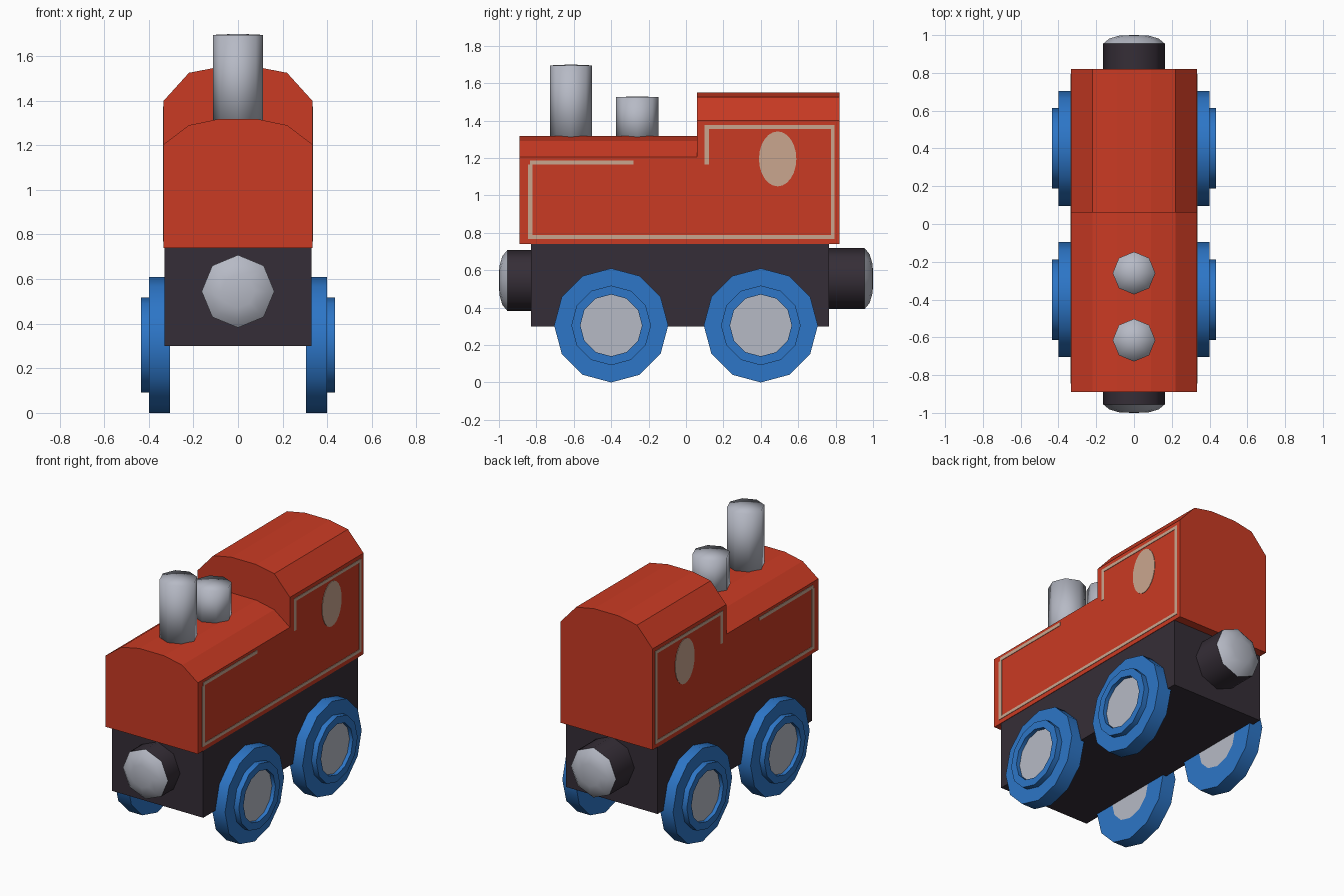
import bpy, bmesh, math
from mathutils import Matrix, Vector

if "Cube" in bpy.data.objects:
    bpy.data.objects.remove(bpy.data.objects["Cube"])


def material(name, rgb):
    m = bpy.data.materials.new(name)
    m.diffuse_color = (*rgb, 1)
    m.use_nodes = True
    m.node_tree.nodes["Principled BSDF"].inputs["Base Color"].default_value = m.diffuse_color
    return m


RED = material("red paint", (0.59, 0.043, 0.017))
DARK = material("dark frame", (0.036, 0.027, 0.038))
BLUE = material("blue wheel", (0.026, 0.18, 0.57))
SILVER = material("silver metal", (0.47, 0.49, 0.56))
BEIGE = material("beige trim", (0.59, 0.38, 0.275))


def finish(name, bm, mats, sharp_angle=None):
    """Store the bmesh; smooth it if a sharp angle (degrees) is given."""
    bmesh.ops.recalc_face_normals(bm, faces=bm.faces)
    if sharp_angle is not None:
        for f in bm.faces:
            f.smooth = True
        for e in bm.edges:
            if e.calc_face_angle(0) > math.radians(sharp_angle):
                e.smooth = False
    me = bpy.data.meshes.new(name)
    bm.to_mesh(me)
    bm.free()
    for m in mats:
        me.materials.append(m)
    ob = bpy.data.objects.new(name, me)
    bpy.context.collection.objects.link(ob)
    return ob


def prism(name, points, direction, mat):
    bm = bmesh.new()
    face = bm.faces.new([bm.verts.new(p) for p in points])
    ext = bmesh.ops.extrude_face_region(bm, geom=[face], use_keep_orig=True)
    moved = [v for v in ext["geom"] if isinstance(v, bmesh.types.BMVert)]
    bmesh.ops.translate(bm, verts=moved, vec=direction)
    return finish(name, bm, [mat])


def lathe(name, profile, n, axis, centre, mats, seg_mats, sharp_angle):
    """Spin (radius, distance) points about an axis through centre."""
    bm = bmesh.new()
    rings = []
    for r, t in profile:
        count = n if r > 0 else 1
        rings.append([bm.verts.new((r * math.cos(2 * math.pi * i / n),
                                    r * math.sin(2 * math.pi * i / n), t))
                      for i in range(count)])
    for k in range(len(rings) - 1):
        a, b = rings[k], rings[k + 1]
        for i in range(n):
            j = (i + 1) % n
            quad = [a[i % len(a)], a[j % len(a)], b[j % len(b)], b[i % len(b)]]
            f = bm.faces.new(list(dict.fromkeys(quad)))
            f.material_index = seg_mats[k]
    rot = Vector((0, 0, 1)).rotation_difference(Vector(axis)).to_matrix().to_4x4()
    bm.transform(Matrix.Translation(centre) @ rot)
    return finish(name, bm, mats, sharp_angle)


# Boiler and cab: arched cross-sections pushed along y
def arched_body(name, y0, y1, shoulder, bend, top):
    half = [(0.333, 0.74), (0.333, shoulder), (0.22, bend), (0.09, top)]
    pts = half + [(-x, z) for x, z in reversed(half)]
    prism(name, [(x, y0, z) for x, z in pts], (0, y1 - y0, 0), RED)


arched_body("boiler", -0.89, 0.06, 1.205, 1.29, 1.317)
arched_body("cab", 0.06, 0.82, 1.40, 1.525, 1.55)

# Chassis block
prism("chassis", [(-0.33, -0.83, 0.30), (0.33, -0.83, 0.30),
                  (0.33, -0.83, 0.74), (-0.33, -0.83, 0.74)], (0, 1.595, 0), DARK)

# Chimney and steam dome: eight-sided, shaded round over the top
for name, y, top in (("chimney", -0.615, 1.70), ("steam_dome", -0.26, 1.53)):
    lathe(name, [(0, 1.28), (0.113, 1.28), (0.113, top - 0.005), (0, top)], 8,
          (0, 0, 1), (0, y, 0), [SILVER], [0, 0, 0], 180)

# Couplers with silver caps
for name, s, y, z in (("front_coupler", -1, 0.82, 0.545), ("rear_coupler", 1, 0.755, 0.555)):
    lathe(name, [(0, y), (0.163, y), (0.163, 0.955)], 8, (0, s, 0), (0, 0, z),
          [DARK], [0, 0], 60)
    lathe(name + "_cap", [(0.163, 0.955), (0.13, 0.982), (0.075, 0.998), (0, 1.0)], 8,
          (0, s, 0), (0, 0, z), [SILVER], [0, 0, 0], 180)

# Wheels: tyre, raised ring and recessed silver hub
wheel = [(0, 0.305), (0.165, 0.305), (0.305, 0.305), (0.305, 0.40), (0.213, 0.40),
         (0.213, 0.435), (0.165, 0.435), (0.165, 0.41), (0, 0.41)]
for side, s in (("right", 1), ("left", -1)):
    for end, y in (("front", -0.4), ("rear", 0.4)):
        lathe(f"{end}_{side}_wheel", wheel, 12, (s, 0, 0), (0, y, 0.305),
              [BLUE, SILVER], [1, 0, 0, 0, 0, 0, 0, 1], 40)

# Painted trim lines (y0, y1, z0, z1) and oval windows as thin plates
lines = [(-0.845, 0.795, 0.768, 0.788), (-0.845, -0.82, 0.788, 1.165),
         (-0.835, -0.28, 1.165, 1.187), (0.775, 0.795, 0.788, 1.355),
         (0.10, 0.795, 1.355, 1.375), (0.10, 0.122, 1.165, 1.355)]
for side, s in (("right", 1), ("left", -1)):
    x = 0.332 * s
    for i, (y0, y1, z0, z1) in enumerate(lines):
        prism(f"{side}_trim_line_{i + 1}",
              [(x, y0, z0), (x, y1, z0), (x, y1, z1), (x, y0, z1)], (0.004 * s, 0, 0), BEIGE)
    oval = [(x, 0.49 + 0.10 * math.cos(a), 1.195 + 0.147 * math.sin(a))
            for a in (math.tau * i / 24 for i in range(24))]
    prism(f"{side}_window", oval, (0.004 * s, 0, 0), BEIGE)
